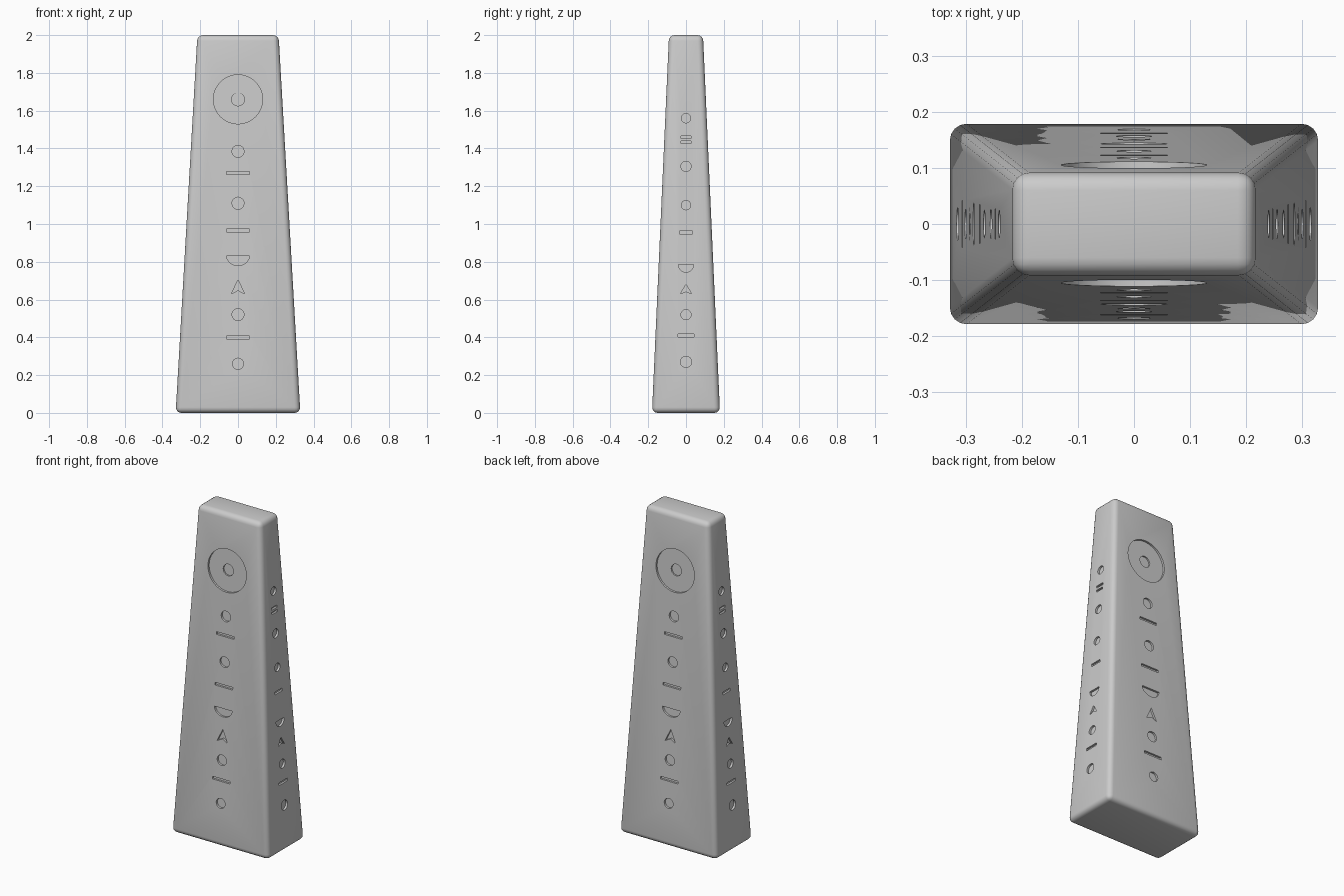
import bpy, bmesh
from math import cos, sin, pi

if "Cube" in bpy.data.objects:
    bpy.data.objects.remove(bpy.data.objects["Cube"])

HX, HY = (0.33, 0.215), (0.18, 0.09)   # half sizes at the foot and at the top


def half(h, z):
    return h[0] + (h[1] - h[0]) * z / 2


def disc(z, r, n=16):
    return [(r * cos(2 * pi * i / n), z + r * sin(2 * pi * i / n)) for i in range(n)]


def bar(z, w, h=0.016):
    return [(-w, z - h / 2), (w, z - h / 2), (w, z + h / 2), (-w, z + h / 2)]


def bowl(z, r, d):
    return [(r * cos(pi + pi * i / 10), z + d * sin(pi + pi * i / 10)) for i in range(11)]


def arrow(z, w, h):
    return [(-w, z), (0, z + h * 0.25), (w, z), (0, z + h)]


def link(name, bm):
    bmesh.ops.recalc_face_normals(bm, faces=bm.faces)
    me = bpy.data.meshes.new(name)
    bm.to_mesh(me)
    bm.free()
    ob = bpy.data.objects.new(name, me)
    bpy.context.collection.objects.link(ob)
    return ob


# Tapered pillar with rounded edges
bm = bmesh.new()
bmesh.ops.create_cube(bm, size=2)
for v in bm.verts:
    z = v.co.z + 1
    v.co = (v.co.x * half(HX, z), v.co.y * half(HY, z), z)
bmesh.ops.bevel(bm, geom=bm.edges[:], offset=0.03, segments=4, profile=0.5,
                affect='EDGES', clamp_overlap=True)
pillar = link("carved_pillar", bm)

# Symbols cut into the wide and the narrow faces
wide = [disc(1.66, 0.13, 48), disc(1.385, 0.032), bar(1.27, 0.06), disc(1.11, 0.032),
        bar(0.965, 0.06), bowl(0.83, 0.06, 0.05), arrow(0.63, 0.035, 0.075),
        disc(0.52, 0.032), bar(0.40, 0.06), disc(0.26, 0.03)]
narrow = [disc(1.56, 0.025), bar(1.46, 0.027, 0.013), bar(1.433, 0.027, 0.013),
          disc(1.305, 0.027), disc(1.10, 0.025), bar(0.955, 0.035),
          bowl(0.785, 0.04, 0.04), arrow(0.63, 0.03, 0.05), disc(0.52, 0.027),
          bar(0.41, 0.042), disc(0.27, 0.03)]


def cutter(name, wide_shapes, narrow_shapes, depth):
    bm = bmesh.new()
    for shapes, h, side in ((wide_shapes, HY, False), (narrow_shapes, HX, True)):
        for sign in (-1, 1):
            for shape in shapes:
                rings = []
                for off in (-depth, 0.02):
                    ring = []
                    for u, z in shape:
                        d = sign * (half(h, z) + off)
                        ring.append(bm.verts.new((d, u, z) if side else (u, d, z)))
                    rings.append(ring)
                a, b = rings
                bm.faces.new(a)
                bm.faces.new(b)
                for i in range(len(a)):
                    j = (i + 1) % len(a)
                    bm.faces.new((a[i], a[j], b[j], b[i]))
    ob = link(name, bm)
    ob.hide_render = True
    return ob


bpy.context.view_layer.objects.active = pillar
pillar.select_set(True)
for cut in (cutter("symbol_cutter", wide, narrow, 0.012),
            cutter("disc_centre_cutter", [disc(1.66, 0.035)], [], 0.02)):
    mod = pillar.modifiers.new("carve", 'BOOLEAN')
    mod.operation, mod.solver, mod.object = 'DIFFERENCE', 'EXACT', cut
    bpy.ops.object.modifier_apply(modifier=mod.name)
    bpy.data.objects.remove(cut)

bpy.ops.object.shade_smooth_by_angle(angle=pi / 6)
